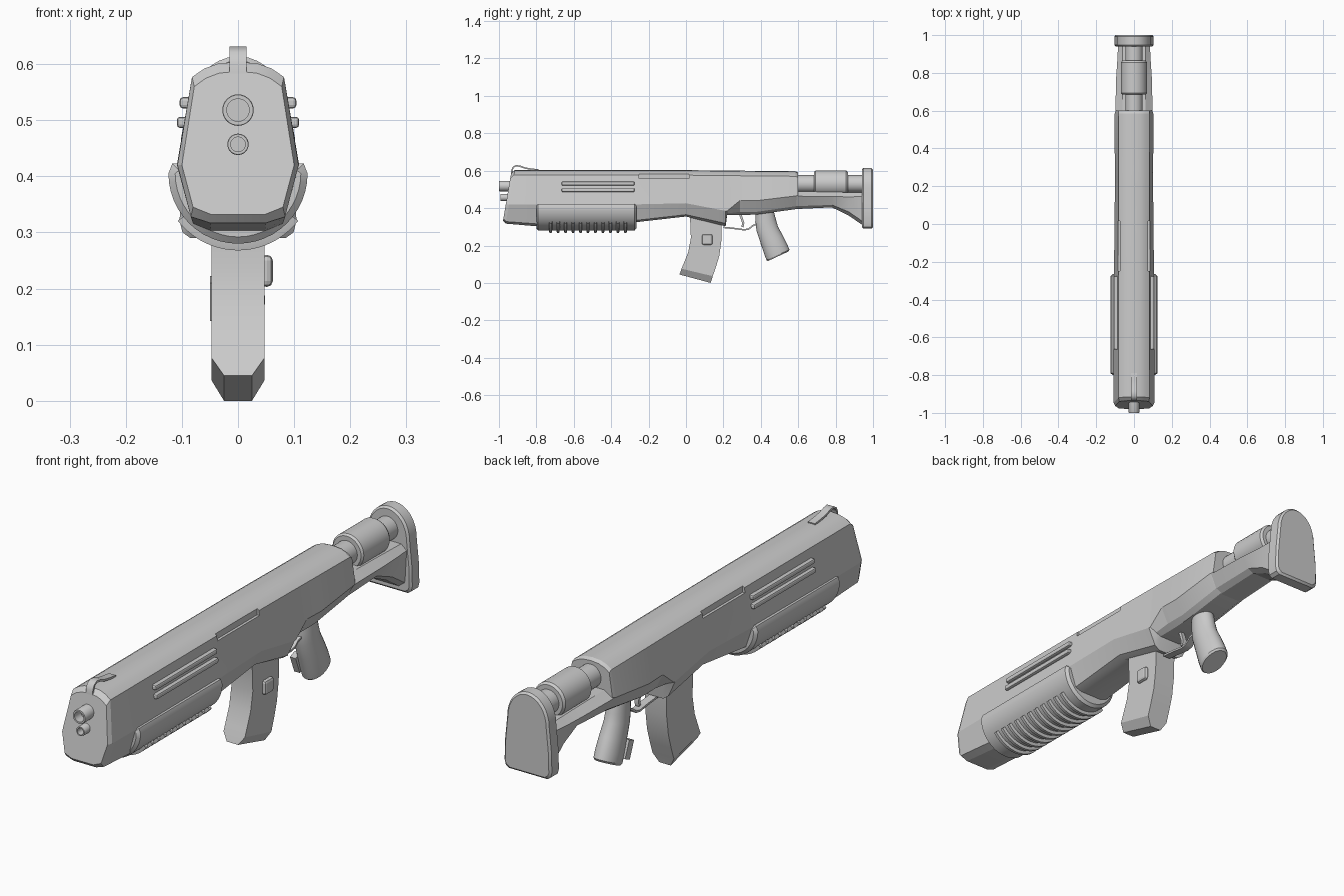
import bpy, bmesh, math
from mathutils import Vector

if "Cube" in bpy.data.objects:
    bpy.data.objects.remove(bpy.data.objects["Cube"])


def loft(name, rings, angle=30):
    """Skin a list of equal-length point rings and cap both ends."""
    bm = bmesh.new()
    vs = [[bm.verts.new(p) for p in r] for r in rings]
    n = len(vs[0])
    for a, b in zip(vs, vs[1:]):
        for i in range(n):
            bm.faces.new((a[i], a[(i + 1) % n], b[(i + 1) % n], b[i]))
    bm.faces.new(vs[0])
    bm.faces.new(vs[-1])
    bmesh.ops.recalc_face_normals(bm, faces=bm.faces)
    me = bpy.data.meshes.new(name)
    bm.to_mesh(me)
    bm.free()
    ob = bpy.data.objects.new(name, me)
    bpy.context.collection.objects.link(ob)
    if angle:
        bpy.ops.object.select_all(action='DESELECT')
        ob.select_set(True)
        bpy.context.view_layer.objects.active = ob
        bpy.ops.object.shade_smooth_by_angle(angle=math.radians(angle))
    return ob


def bevel(ob, width, segments=2):
    m = ob.modifiers.new("bevel", 'BEVEL')
    m.width, m.segments, m.limit_method = width, segments, 'ANGLE'
    m.angle_limit = math.radians(40)


def sym(half):
    """Mirror a half outline of (x, z) across x = 0."""
    return half + [(-x, z) for x, z in reversed(half) if x > 0]


def circle(y, z, r, n=32):
    return [(r * math.cos(2 * math.pi * i / n), y, z + r * math.sin(2 * math.pi * i / n)) for i in range(n)]


def lathe(name, z, profile):
    return loft(name, [circle(y, z, r) for y, r in profile])


def box(name, x, y, z):
    return loft(name, [[(a, y[0], z[0]), (a, y[1], z[0]), (a, y[1], z[1]), (a, y[0], z[1])] for a in x], 0)


def strip(name, path, hw, t):
    """Flat strap following a (y, z) path."""
    rings = []
    for i, p in enumerate(path):
        a, b = path[max(i - 1, 0)], path[min(i + 1, len(path) - 1)]
        d = Vector((b[0] - a[0], b[1] - a[1])).normalized() * t
        rings.append([(x, p[0] - s * d.y, p[1] + s * d.x) for x, s in ((-hw, -1), (hw, -1), (hw, 1), (-hw, 1))])
    return loft(name, rings, 40)


# Main body: faceted section along y; y, top, ridge (w, z), lower (w, z), bottom z, slant
def body_ring(y, top, rw, rz, lw, lz, bw, bz, slant=0, k=1):
    half = [(0, top), (.035 * k, top - .003), (.06 * k, top - .012), (.082 * k, top - .027),
            (rw, rz), (lw, lz), (bw, bz)]
    return [(x, y - (top - z) * slant, z) for x, z in sym(half)]


stations = [
    (-.935, .587, .100, .420, .080, .345, .048, .332, .17, .95),
    (-.915, .604, .108, .420, .084, .328, .050, .317, .17),
    (-.800, .604, .109, .420, .080, .316, .048, .303),
    (-.265, .604, .106, .420, .078, .335, .048, .325),
    (.000, .603, .103, .426, .075, .365, .048, .355),
    (.212, .601, .101, .385, .070, .318, .048, .303),
    (.220, .601, .101, .385, .070, .372, .048, .362),
    (.290, .600, .101, .442, .070, .380, .048, .362),
    (.380, .599, .102, .440, .070, .380, .048, .366),
    (.585, .597, .102, .465, .070, .410, .048, .394),
    (.600, .590, .096, .468, .066, .415, .045, .400),
]
body = loft("main_body", [body_ring(*s) for s in stations], 20)

# Ledge cut in each upper shoulder
for s in (-1, 1):
    cut = box("port_cutter", (s * .074, s * .13), (-.25, .015), (.557, .582))
    cut.hide_render = True
    cut.hide_viewport = True
    m = body.modifiers.new("port", 'BOOLEAN')
    m.operation, m.object, m.solver = 'DIFFERENCE', cut, 'EXACT'

# Forend shell and its grip ribs
def arc(y, a, b, start, inner, n=24):
    out = []
    for i in range(n + 1):
        t = math.radians(start + (180 - 2 * start) * i / n)
        out.append((a * math.cos(t), y, .405 - b * math.sin(t)))
    return out + inner


def shell_ring(y, d=0):
    return arc(y, .124 - d, .125 - d, 0, [(-.117 + d, y, .423 - d), (.117 - d, y, .423 - d)])


bevel_in = .012
loft("forend", [shell_ring(-.80, bevel_in), shell_ring(-.79), shell_ring(-.275), shell_ring(-.265, bevel_in)])
for i in range(11):
    y = -.724 + i * .04
    prof = [(y - .010, -.004), (y - .006, .012), (y + .006, .012), (y + .010, -.004)]
    loft("forend_rib", [arc(yy, .124 + d, .125 + d, 38, []) for yy, d in prof])

# Raised slats on both sides
for s in (-1, 1):
    for x, z in ((.096, .531), (.101, .496)):
        slat = box("side_slat", (s * (x - .02), s * (x + .008)), (-.665, -.275), (z - .010, z + .010))
        bevel(slat, .006)

# Muzzles
lathe("upper_muzzle", .518, [(-.90, .028), (-.998, .028), (-1, .027), (-1, .020), (-.96, .020)])
lathe("lower_muzzle", .457, [(-.90, .019), (-.99, .019), (-.992, .018), (-.992, .013), (-.96, .013)])

# Front sight loop
strip("front_sight", [(-.932, .575), (-.931, .60), (-.924, .618), (-.908, .627), (-.885, .623),
                      (-.86, .614), (-.83, .609), (-.79, .604)], .015, .004)

# Recoil tube and collar behind the body
lathe("stock_tube", .530, [(.58, .046), (.96, .046)])
lathe("tube_collar", .532, [(.685, .046), (.685, .062), (.693, .069), (.855, .069), (.865, .062), (.865, .046)])

# Lower stock arm flaring into the butt
arm = [(.55, .490, .100, .464, .070, .409, .045, .393), (.78, .486, .094, .462, .066, .417, .042, .404),
       (.87, .484, .088, .460, .070, .380, .045, .360), (.95, .482, .084, .462, .076, .325, .050, .305)]
loft("stock_arm", [[(x, y, z) for x, z in sym([(.06, t), (rw, rz), (lw, lz), (bw, bz)])]
                   for y, t, rw, rz, lw, lz, bw, bz in arm], 20)

# Butt pad: arched top, rounded lower corners
def pad_ring(y, d):
    half = [(0, .614 - d)]
    for i in range(1, 9):
        t = math.radians(90 - i * 11.25)
        half.append(((.092 - d) * math.cos(t), .50 + (.114 - d) * math.sin(t)))
    half += [(.102 - d, .40), (.104 - d, .32), (.099 - d, .300 + d), (.085 - d, .290 + d)]
    return [(x, y, z) for x, z in sym(half)]


loft("butt_pad", [pad_ring(.94, .008), pad_ring(.948, 0), pad_ring(.992, 0), pad_ring(1, .008)])

# Curved magazine: front point, rear point, half width
mag = [((.015, .40), (.192, .40), .047), ((.022, .34), (.191, .30), .047), ((.026, .24), (.189, .225), .047),
       ((.012, .165), (.178, .145), .047), ((-.012, .105), (.160, .085), .047),
       ((-.024, .076), (.143, .036), .047), ((-.035, .045), (.132, .0), .025)]
loft("magazine", [[(-w, *f), (w, *f), (w, *r), (-w, *r)] for f, r, w in mag], 20)
catch = box("magazine_button", (.04, .062), (.085, .142), (.203, .260))
bevel(catch, .01)

# Rounded pistol grip
grip = [((.375, .40), (.465, .40), .040), ((.370, .325), (.482, .335), .040), ((.378, .275), (.492, .300), .042),
        ((.398, .215), (.517, .255), .045), ((.418, .155), (.540, .208), .048), ((.430, .122), (.553, .178), .047),
        ((.438, .117), (.548, .168), .042)]
rings = []
for f, r, w in grip:
    c, h = (Vector(f) + Vector(r)) / 2, (Vector(r) - Vector(f)) / 2
    rings.append([(w * math.sin(t), *(c + h * math.cos(t))) for t in [2 * math.pi * i / 24 for i in range(24)]])
loft("pistol_grip", rings)
plate = [(.398, .21), (.428, .222), (.455, .155), (.425, .142)]
loft("grip_plate", [[(x, *p) for p in plate] for x in (-.025, -.050)], 0)

# Trigger guard and trigger
strip("trigger_guard", [(.20, .297), (.26, .291), (.31, .284), (.335, .288), (.36, .308), (.385, .315)], .016, .004)
strip("trigger", [(.285, .38), (.298, .345), (.306, .32), (.302, .298)], .009, .006)
